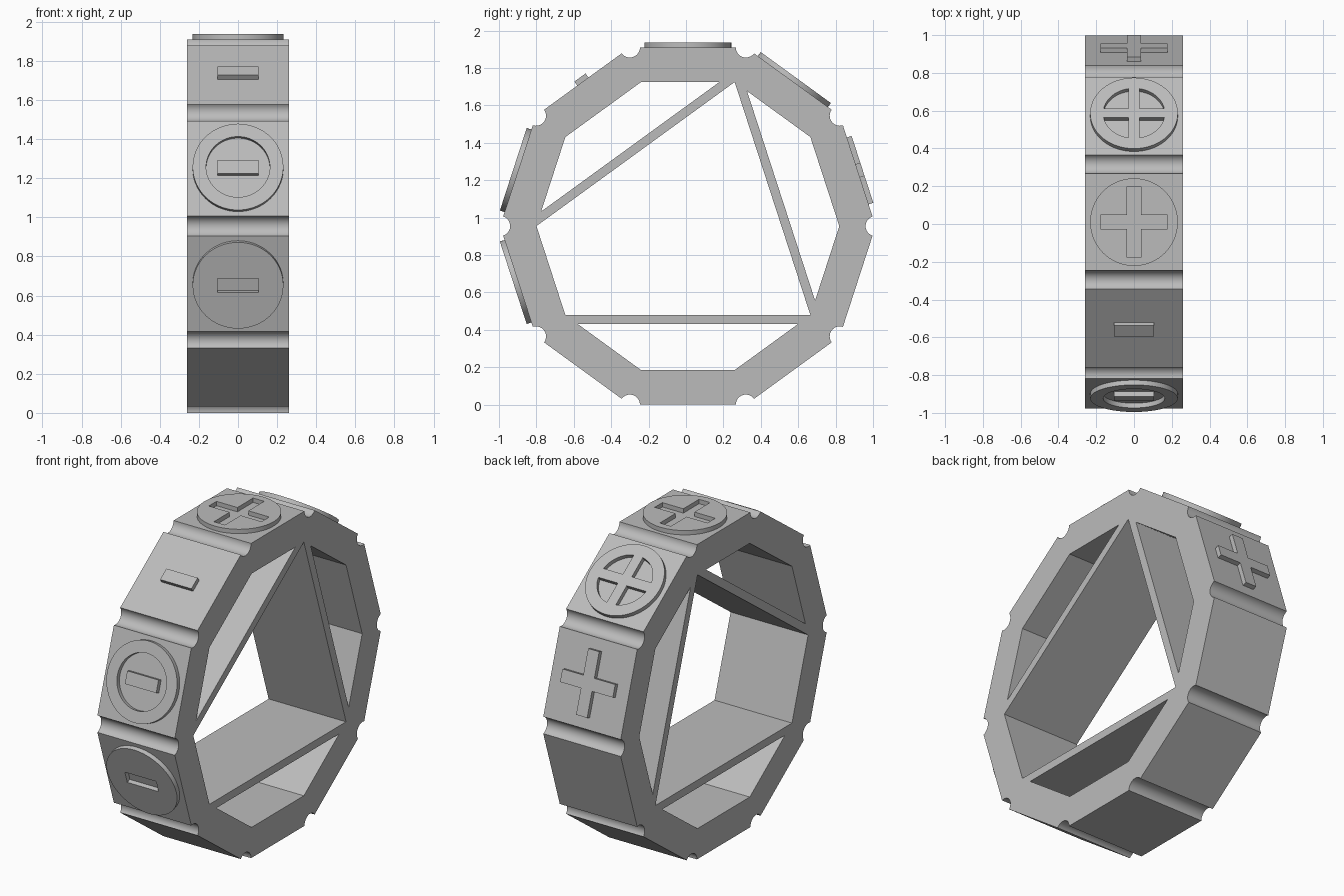
import bpy, bmesh
from math import sin, cos, pi, radians, asin
from mathutils import Matrix, Vector

if "Cube" in bpy.data.objects:
    bpy.data.objects.remove(bpy.data.objects["Cube"])

CENTRE = Vector((0, 0.01, 0.955))
APOTHEM, INNER_APOTHEM = 0.955, 0.77
HALF_WIDTH, GROOVE, STRUT, RAISE = 0.26, 0.054, 0.048, 0.0265
STEP = radians(36)
DISC, RECESS = 0.232, 0.163

grey = bpy.data.materials.new("plain grey")
grey.use_nodes = True
grey.diffuse_color = (0.5, 0.5, 0.5, 1)
grey.node_tree.nodes["Principled BSDF"].inputs["Base Color"].default_value = (0.5, 0.5, 0.5, 1)


def polar(r, a):
    return Vector((r * cos(a), r * sin(a)))


def arc(r, a0, a1, n, centre=Vector((0, 0))):
    return [centre + polar(r, a0 + (a1 - a0) * i / n) for i in range(n + 1)]


def circle(r):
    return arc(r, 0, 2 * pi, 72)[:-1]


def solid(name, outlines, half_depth, matrix):
    """Extrude filled outlines (nested ones become holes) to a clean mesh."""
    curve = bpy.data.curves.new(name, 'CURVE')
    curve.dimensions, curve.fill_mode, curve.extrude = '2D', 'BOTH', half_depth
    for pts in outlines:
        spline = curve.splines.new('POLY')
        spline.points.add(len(pts) - 1)
        for p, co in zip(spline.points, pts):
            p.co = (co[0], co[1], 0, 1)
        spline.use_cyclic_u = True
    temp = bpy.data.objects.new(name + " outline", curve)
    mesh = bpy.data.meshes.new_from_object(temp)
    bpy.data.objects.remove(temp)
    bpy.data.curves.remove(curve)
    bm = bmesh.new()
    bm.from_mesh(mesh)
    bmesh.ops.remove_doubles(bm, verts=bm.verts, dist=1e-5)
    bmesh.ops.recalc_face_normals(bm, faces=bm.faces)
    for f in bm.faces:
        f.smooth = True
    bm.to_mesh(mesh)
    bm.free()
    mesh.set_sharp_from_angle(angle=radians(20))
    mesh.materials.clear()
    mesh.materials.append(grey)
    mesh.name = name
    obj = bpy.data.objects.new(name, mesh)
    obj.matrix_world = matrix
    bpy.context.collection.objects.link(obj)
    return obj


# Ten-sided ring: outer outline with a round groove at each corner
outer = []
for i in range(10):
    a = i * STEP
    corner = polar(APOTHEM / cos(STEP / 2), a)
    outer += arc(GROOVE, a + pi + 2 * STEP, a + pi - 2 * STEP, 16, corner)

# Openings: one central, three beyond the straight struts
inner = [polar(INNER_APOTHEM / cos(STEP / 2), i * STEP) for i in range(10)]
openings = [[inner[i] for i in (2, 5, 6, 9)]]
cut = STRUT / ((inner[1] - inner[0]).length * sin(STEP))
for start in (2, 6, 9):
    a, b, c, d = (inner[(start + k) % 10] for k in range(4))
    openings.append([a.lerp(b, cut), b, c, d.lerp(c, cut)])

ring_axes = Matrix(((0, 0, 1), (1, 0, 0), (0, 1, 0))).to_4x4()
solid("ring_body", [outer] + openings, HALF_WIDTH, Matrix.Translation(CENTRE) @ ring_axes)


# Symbol outlines
def minus():
    x, y = 0.105, 0.037
    return [(-x, -y), (x, -y), (x, y), (-x, y)]


def plus():
    x, y, w = 0.177, 0.188, 0.037
    return [(-w, -y), (w, -y), (w, -w), (x, -w), (x, w), (w, w),
            (w, y), (-w, y), (-w, w), (-x, w), (-x, -w), (-w, -w)]


def quadrants():
    g = 0.03
    a = asin(g / RECESS)
    shape = [Vector((g, g))] + arc(RECESS, a, pi / 2 - a, 16)
    return [[Matrix.Rotation(k * pi / 2, 2) @ p for p in shape] for k in range(4)]


# Raised symbols on the outer faces, by the face direction
symbols = {
    "plus": (18, [plus()]),
    "disc_with_raised_plus": (54, [circle(DISC)] + quadrants()),
    "disc_with_sunk_plus": (90, [circle(DISC), plus()]),
    "minus": (126, [minus()]),
    "disc_with_raised_minus": (162, [circle(DISC), circle(RECESS), minus()]),
    "disc_with_sunk_minus": (198, [circle(DISC), minus()]),
}
SINK = 0.004
for name, (angle, outlines) in symbols.items():
    c, s = cos(radians(angle)), sin(radians(angle))
    axes = Matrix(((1, 0, 0), (0, s, c), (0, -c, s))).to_4x4()
    place = CENTRE + Vector((0, c, s)) * (APOTHEM + (RAISE - SINK) / 2)
    solid(name, outlines, (RAISE + SINK) / 2, Matrix.Translation(place) @ axes)
